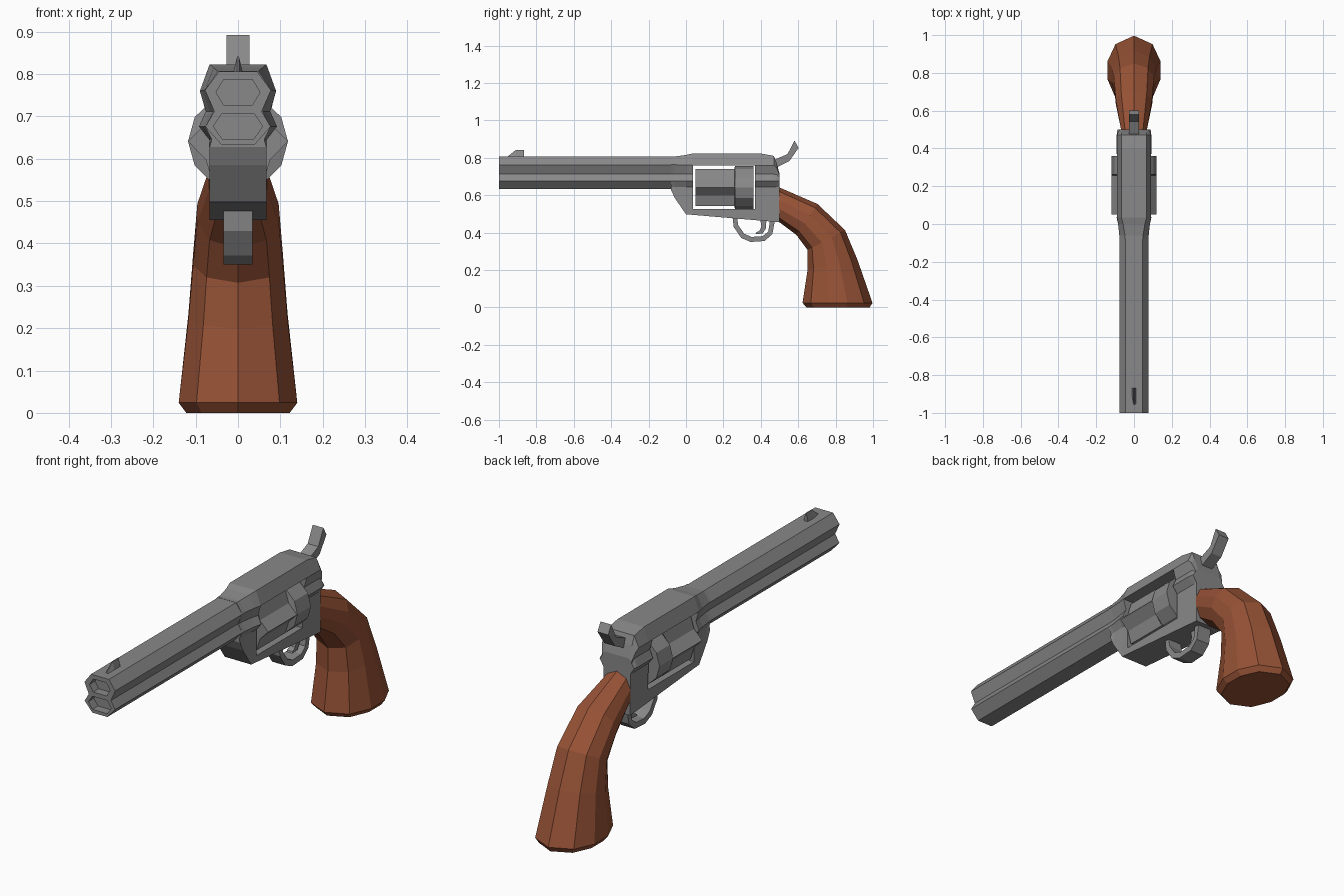
import bpy, bmesh, math

if "Cube" in bpy.data.objects:
    bpy.data.objects.remove(bpy.data.objects["Cube"])


def material(name, color):
    m = bpy.data.materials.new(name)
    m.diffuse_color = (*color, 1)
    m.use_nodes = True
    m.node_tree.nodes["Principled BSDF"].inputs["Base Color"].default_value = m.diffuse_color
    return m


STEEL = material("grey steel", (0.25, 0.25, 0.25))
WOOD = material("brown wood", (0.31, 0.085, 0.037))


def loft(name, rings, mat=STEEL):
    """Skin a list of equal-length point rings and cap both ends."""
    bm = bmesh.new()
    rows = [[bm.verts.new(p) for p in r] for r in rings]
    n = len(rows[0])
    for a, b in zip(rows, rows[1:]):
        for i in range(n):
            j = (i + 1) % n
            bm.faces.new((a[i], a[j], b[j], b[i]))
    bm.faces.new(rows[0][::-1])
    bm.faces.new(rows[-1])
    bmesh.ops.recalc_face_normals(bm, faces=bm.faces)
    me = bpy.data.meshes.new(name)
    bm.to_mesh(me)
    bm.free()
    me.materials.append(mat)
    ob = bpy.data.objects.new(name, me)
    bpy.context.collection.objects.link(ob)
    return ob


def mirrored(y, half):
    """Closed section at y from its right half, listed top to bottom."""
    return [(x, y, z) for x, z in half] + [(-x, y, z) for x, z in reversed(half)]


def plate(name, profile, hw, mat=STEEL):
    """Side profile (y, z) extruded across x."""
    return loft(name, [[(x, y, z) for y, z in profile] for x in (-hw, hw)], mat)


def cut(ob, cutter):
    cutter.hide_render = True
    mod = ob.modifiers.new("cut", 'BOOLEAN')
    mod.operation = 'DIFFERENCE'
    mod.solver = 'EXACT'
    mod.object = cutter
    bpy.context.view_layer.objects.active = ob
    bpy.ops.object.modifier_apply(modifier=mod.name)
    bpy.data.objects.remove(cutter)


# Barrel with the rod housing beneath it
section = [(.045, .806), (.078, .762), (.056, .712), (.077, .676), (.038, .632)]
barrel = loft("barrel", [mirrored(y, section) for y in (-1, -.07)])
for z, w in ((.757, .052), (.677, .058)):
    hexagon = [(w * .65, z + .03), (w, z), (w * .65, z - .03)]
    cut(barrel, loft("bore_cutter", [mirrored(y, hexagon) for y in (-1.02, -.96)]))

# Frame, widening behind the barrel, with a window for the cylinder
front = [(.048, .807), (.078, .763), (.058, .712), (.077, .676), (.062, .645)]
body = [(.067, .823), (.09, .76), (.076, .712), (.092, .676), (.068, .645)]
rear = [(.066, .77), (.085, .745), (.076, .71), (.09, .676), (.068, .645)]
end = [(.06, .715), (.075, .705), (.074, .695), (.088, .676), (.068, .645)]
shoulder = [((a + c) / 2, (b + d) / 2) for (a, b), (c, d) in zip(front, body)]
lowered = [(.067, .81)] + body[1:]
stations = [(-.08, front, .628), (-.06, front, .585), (0, shoulder, .498),
            (.035, body, .495), (.4, body, .464), (.47, lowered, .458),
            (.485, rear, .457), (.5, end, .455)]
frame = loft("frame", [mirrored(y, s + [(.067, b)]) for y, s, b in stations])
cut(frame, plate("window_cutter",
                 [(.037, .525), (.37, .525), (.37, .76), (.037, .76)], .3))


# Fluted cylinder
def drum(y, flute):
    ring = []
    for i in range(12):
        r = flute if i % 2 else .118
        a = math.radians(30 * i)
        ring.append((r * math.cos(a), y, .641 + r * .97 * math.sin(a)))
    return ring


loft("cylinder", [drum(.05, .088), drum(.258, .088), drum(.262, .118), drum(.36, .118)])

# Front sight, thinning to an edge at the top
loft("front_sight", [[(-.012, y0, .8), (.012, y0, .8), (.002, y1, z), (-.002, y1, z)]
                     for y0, y1, z in ((-.96, -.955, .806), (-.91, -.91, .842), (-.867, -.867, .842))])

# Hammer
plate("hammer", [(.45, .79), (.473, .79), (.543, .82), (.58, .892), (.602, .853),
                 (.553, .783), (.49, .751), (.45, .75)], .027)

# Trigger guard and trigger
outer = [(.248, .49), (.255, .43), (.295, .372), (.345, .35), (.42, .355), (.462, .392), (.476, .47)]
inner = [(.272, .49), (.279, .44), (.311, .394), (.35, .377), (.41, .381), (.44, .405), (.45, .47)]
loft("trigger_guard", [[(-.034, *o), (.034, *o), (.034, *i), (-.034, *i)]
                       for o, i in zip(outer, inner)])
plate("trigger", [(.395, .48), (.43, .48), (.428, .425), (.41, .395), (.372, .392),
                  (.375, .4), (.395, .412), (.403, .435)], .014)

# Curved grip: front edge, back edge and half width of each section
steps = [((.498, .457), (.498, .642), .068), ((.59, .388), (.703, .553), .096),
         ((.65, .307), (.85, .414), .106), ((.65, .2), (.917, .254), .117),
         ((.623, .024), (.997, .024), .14), ((.645, 0), (.982, 0), .122)]
half = [(0, 0), (.7, .12), (1, .38), (1, .64), (.7, .88), (0, 1)]
loop = half + [(-x, t) for x, t in half[-2:0:-1]]
loft("grip", [[(x * w, f[0] + (b[0] - f[0]) * t, f[1] + (b[1] - f[1]) * t) for x, t in loop]
              for f, b, w in steps], WOOD)
